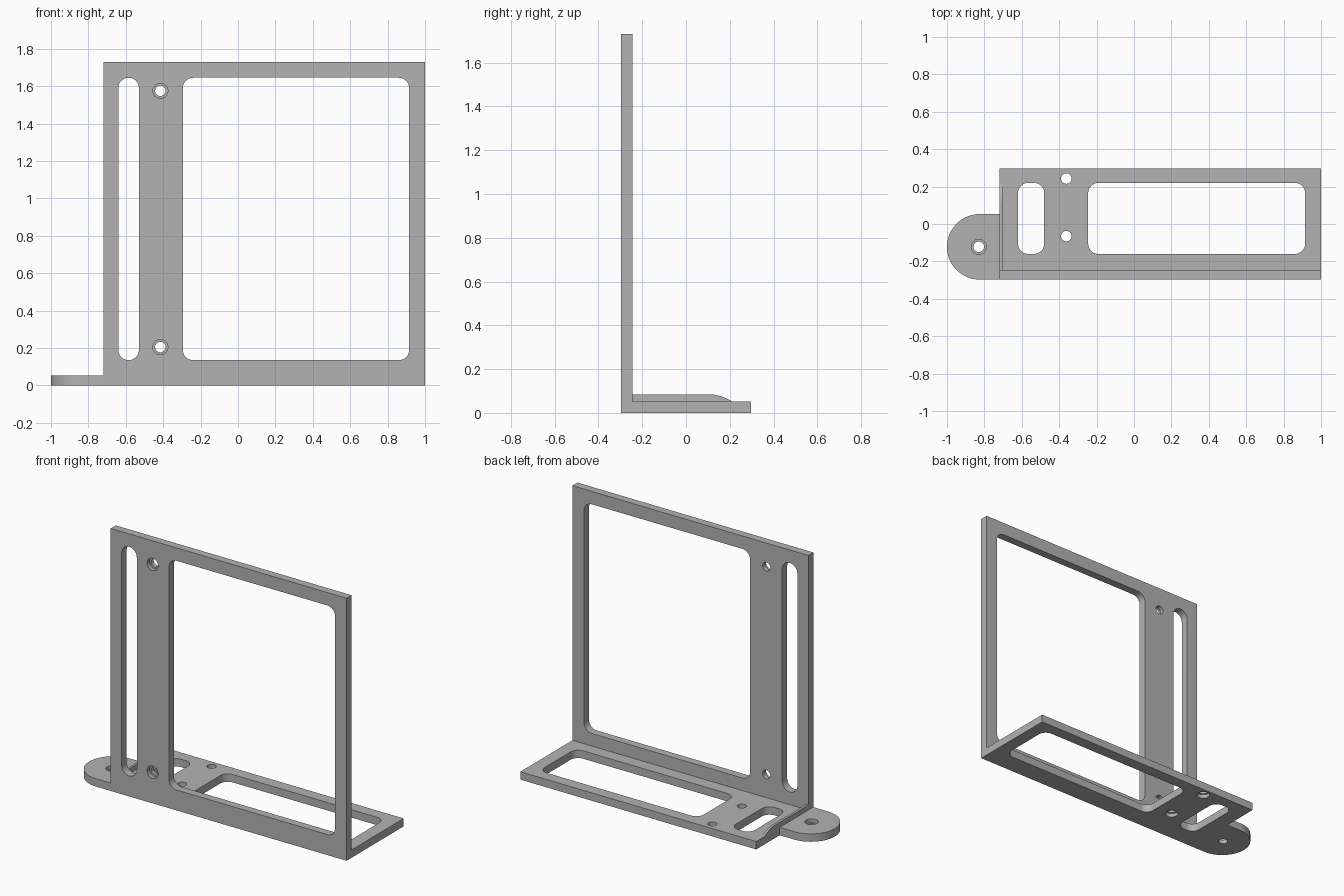
import bpy, bmesh, math
from mathutils import Vector

if "Cube" in bpy.data.objects:
    bpy.data.objects.remove(bpy.data.objects["Cube"])

LEFT, RIGHT, FRONT, BACK = -0.72, 1.0, -0.297, 0.297
THICK, HEIGHT = 0.052, 1.73

grey = bpy.data.materials.new("plain_grey")
grey.use_nodes = True
grey.diffuse_color = (0.45, 0.45, 0.45, 1)
grey.node_tree.nodes["Principled BSDF"].inputs["Base Color"].default_value = grey.diffuse_color

# Maps a profile point (a, b) and a depth d to 3D for each extrusion axis
PLACE = {
    "x": lambda a, b, d: Vector((d, a, b)),
    "y": lambda a, b, d: Vector((a, d, b)),
    "z": lambda a, b, d: Vector((a, b, d)),
}


def prism(name, axis, points, low, high):
    """Extrude a closed profile along an axis."""
    bm = bmesh.new()
    rings = [[bm.verts.new(PLACE[axis](a, b, d)) for a, b in points] for d in (low, high)]
    bm.faces.new(rings[0])
    bm.faces.new(rings[1])
    n = len(points)
    for i in range(n):
        j = (i + 1) % n
        bm.faces.new((rings[0][i], rings[0][j], rings[1][j], rings[1][i]))
    bmesh.ops.recalc_face_normals(bm, faces=bm.faces)
    mesh = bpy.data.meshes.new(name)
    bm.to_mesh(mesh)
    bm.free()
    mesh.materials.append(grey)
    obj = bpy.data.objects.new(name, mesh)
    bpy.context.collection.objects.link(obj)
    return obj


def arc(ca, cb, r, start, end, steps):
    angles = [math.radians(start + (end - start) * i / steps) for i in range(steps + 1)]
    return [(ca + r * math.cos(t), cb + r * math.sin(t)) for t in angles]


def rounded_rect(a0, a1, b0, b1, r):
    corners = [(a1 - r, b1 - r), (a0 + r, b1 - r), (a0 + r, b0 + r), (a1 - r, b0 + r)]
    return [p for i, (a, b) in enumerate(corners) for p in arc(a, b, r, 90 * i, 90 * i + 90, 10)]


def circle(a, b, r):
    return arc(a, b, r, 0, 360, 40)[:-1]


def combine(operation, other):
    """Apply a boolean to the bracket and discard the other solid."""
    mod = bracket.modifiers.new("boolean", "BOOLEAN")
    mod.operation, mod.solver, mod.object = operation, "EXACT", other
    bpy.context.view_layer.objects.active = bracket
    bpy.ops.object.modifier_apply(modifier=mod.name)
    bpy.data.objects.remove(other)


def cut(axis, points, low, high):
    combine("DIFFERENCE", prism("cutter", axis, points, low, high))


def bored_hole(axis, a, b, low, high, bore_low, bore_high):
    """Through hole with a wider counterbore on one side."""
    cut(axis, circle(a, b, 0.028), low, high)
    cut(axis, circle(a, b, 0.040), bore_low, bore_high)


# L-shaped body: upright panel and base plate
inner = FRONT + THICK
bracket = prism("bracket", "x", [
    (FRONT, 0), (BACK, 0), (BACK, THICK), (inner, THICK), (inner, HEIGHT), (FRONT, HEIGHT),
], LEFT, RIGHT)

# Round mounting tab on the side
tab_x, tab_r = -0.825, 0.175
tab_y = FRONT + tab_r
tab = [(LEFT + 0.03, FRONT), (LEFT + 0.03, FRONT + 2 * tab_r)]
tab += arc(tab_x, tab_y, tab_r, 90, 270, 40)
combine("UNION", prism("mounting_tab", "z", tab, 0, THICK))

# Low stiffening rib with a curved run-out
rib_top, rib_r = 0.085, 0.2
rib = arc(0.1, rib_top - rib_r, rib_r, 90, 56.6, 12)
rib = [(FRONT + 0.02, 0.02), (FRONT + 0.02, rib_top)] + rib + [(rib[-1][0], 0.02)]
combine("UNION", prism("rib", "x", rib, LEFT, LEFT + 0.016))

# Openings in the upright panel
for x0, x1, r in ((-0.64, -0.53, 0.0549), (-0.295, 0.915, 0.055)):
    cut("y", rounded_rect(x0, x1, 0.135, 1.645, r), FRONT - 0.1, inner + 0.02)

# Openings in the base plate
for x0, x1 in ((-0.62, -0.48), (-0.245, 0.915)):
    cut("z", rounded_rect(x0, x1, -0.16, 0.22, 0.055), -0.1, THICK + 0.02)

# Screw holes in panel, base and tab
for z in (0.205, 1.575):
    bored_hole("y", -0.415, z, FRONT - 0.1, inner + 0.1, FRONT - 0.1, FRONT + 0.025)
for y in (-0.065, 0.243):
    bored_hole("z", -0.362, y, -0.1, THICK + 0.1, -0.1, 0.025)
bored_hole("z", -0.83, tab_y, -0.1, THICK + 0.1, THICK - 0.025, THICK + 0.1)

# Smooth the rounded walls while keeping edges crisp
bpy.ops.object.select_all(action="DESELECT")
bracket.select_set(True)
bpy.context.view_layer.objects.active = bracket
bpy.ops.object.shade_smooth_by_angle(angle=math.radians(30))
